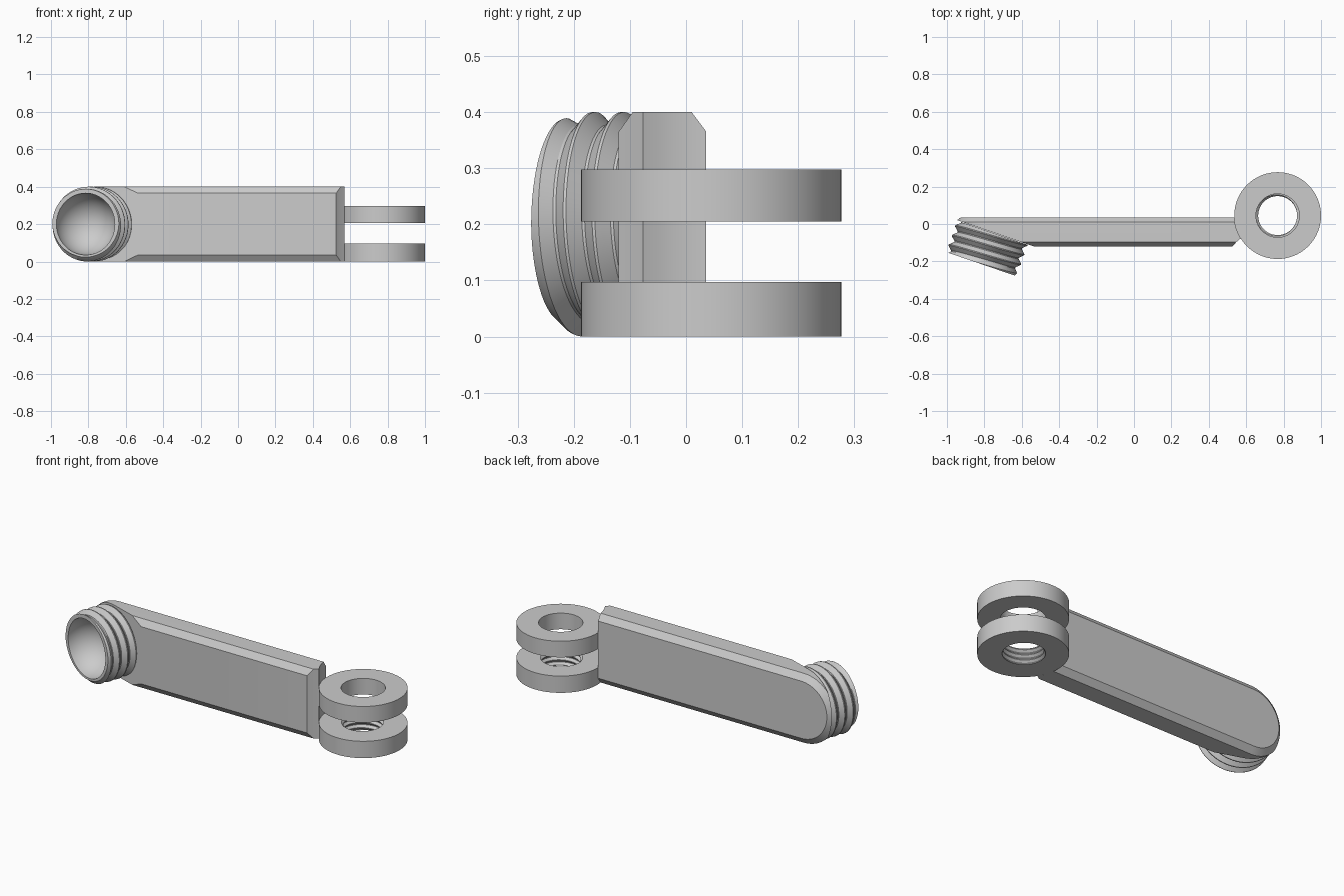
import bpy, bmesh
from math import sin, cos, pi, tau, sqrt, radians, floor
from mathutils import Vector, Matrix

cube = bpy.data.objects.get("Cube")
if cube:
    bpy.data.objects.remove(cube)

GREY = bpy.data.materials.new("plain grey")
GREY.use_nodes = True
GREY.diffuse_color = (0.6, 0.6, 0.6, 1)
GREY.node_tree.nodes["Principled BSDF"].inputs["Base Color"].default_value = (0.6, 0.6, 0.6, 1)


def finish(name, bm, angle=30):
    bmesh.ops.remove_doubles(bm, verts=bm.verts, dist=1e-5)
    bmesh.ops.recalc_face_normals(bm, faces=bm.faces)
    mesh = bpy.data.meshes.new(name)
    bm.to_mesh(mesh)
    bm.free()
    mesh.materials.append(GREY)
    ob = bpy.data.objects.new(name, mesh)
    bpy.context.collection.objects.link(ob)
    bpy.ops.object.select_all(action='DESELECT')
    ob.select_set(True)
    bpy.context.view_layer.objects.active = ob
    bpy.ops.object.shade_smooth_by_angle(angle=radians(angle))
    return ob


def skin(bm, rows, close_rows=False, close_cols=False):
    """Join equal-length rows of points with quads."""
    grid = [[bm.verts.new(p) for p in row] for row in rows]
    n, m = len(grid), len(grid[0])
    for i in range(n if close_rows else n - 1):
        for j in range(m if close_cols else m - 1):
            a, b = grid[i], grid[(i + 1) % n]
            k = (j + 1) % m
            bm.faces.new((a[j], a[k], b[k], b[j]))
    return grid


def revolve(name, profile, frame, closed=False, segs=72):
    """Spin a profile(turn) of (height, radius) points; turn lets it spiral."""
    bm = bmesh.new()
    rows = []
    for i in range(segs + 1):
        t = i / segs
        rows.append([frame @ Vector((r * cos(tau * t), r * sin(tau * t), s))
                     for s, r in profile(t)])
    skin(bm, rows, close_cols=closed)
    return finish(name, bm)


def thread(t, pitch, lo, hi, valley, crest):
    """Points along a V thread with small flats, clipped to lo..hi."""
    points = []
    for turn in range(-2, int(hi / pitch) + 3):
        for knot in (0.05, 0.45, 0.55, 0.95):
            s = min(hi, max(lo, (turn + knot + t - 0.25) * pitch))
            f = s / pitch - t + 0.25
            tri = abs(2 * (f - floor(f)) - 1)
            w = min(1, max(0, (tri - 0.1) / 0.8))
            points.append((s, valley + (crest - valley) * w))
    return points


# Lever arm: rounded at one end, chamfered edges, hollowed to meet the rings
PIVOT = Vector((0.768, 0.045, 0))
RING_R = 0.232
MID = 0.2


def hollow_x(y):
    return PIVOT.x - sqrt(RING_R ** 2 - (y - PIVOT.y) ** 2)


def arm_outline(y, inset, x_end):
    r = MID - inset
    pts = [(x_end, y, MID - r)]
    for i in range(33):
        a = -pi / 2 - pi * i / 32
        pts.append((-0.76 + r * cos(a), y, MID + r * sin(a)))
    pts.append((x_end, y, MID + r))
    return pts


levels = [(-0.12, 0.035, 0.525), (-0.095, 0, 0.549)]
levels += [(y, 0, hollow_x(y)) for y in (-0.077, -0.05, -0.02, 0.01)]
levels.append((0.036, 0.035, hollow_x(0.036)))
bm = bmesh.new()
grid = skin(bm, [arm_outline(*lv) for lv in levels], close_cols=True)
bm.faces.new(grid[0])
bm.faces.new(grid[-1])

# Slanted seat where the socket joins the arm
tilt = radians(18.9)
axis = Vector((sin(tilt), cos(tilt), 0))
cut = bmesh.ops.bisect_plane(bm, geom=bm.verts[:] + bm.edges[:] + bm.faces[:],
                             plane_co=(-0.535, -0.12, 0), plane_no=-axis, clear_outer=True)
bmesh.ops.holes_fill(bm, edges=[e for e in bm.edges if e.is_boundary])
finish("lever_arm", bm, 20)


# Threaded socket with a domed hollow
def socket_profile(t):
    bowl = 0.165
    pts = [(bowl * cos(a * pi / 32), bowl * sin(a * pi / 32)) for a in range(17)]
    pts += [(s, min(r, 0.188 + 0.4 * s)) for s, r in thread(t, 0.054, 0, 0.178, 0.177, 0.2)]
    return pts + [(0.178, 0)]


up = Vector((0, 0, 1))
frame = Matrix((up.cross(axis), up, axis)).transposed().to_4x4()
frame.translation = (-0.815, -0.215, MID)
revolve("threaded_socket", socket_profile, frame)


# Pair of hinge rings, the lower one threaded inside
def lower_profile(t):
    return [(0, RING_R), (0.097, RING_R)] + thread(t, 0.03, 0, 0.097, 0.104, 0.116)[::-1]


def upper_profile(t):
    return [(0.205, RING_R), (0.298, RING_R), (0.298, 0.116), (0.205, 0.116)]


revolve("lower_hinge_ring", lower_profile, Matrix.Translation(PIVOT), closed=True)
revolve("upper_hinge_ring", upper_profile, Matrix.Translation(PIVOT), closed=True)
